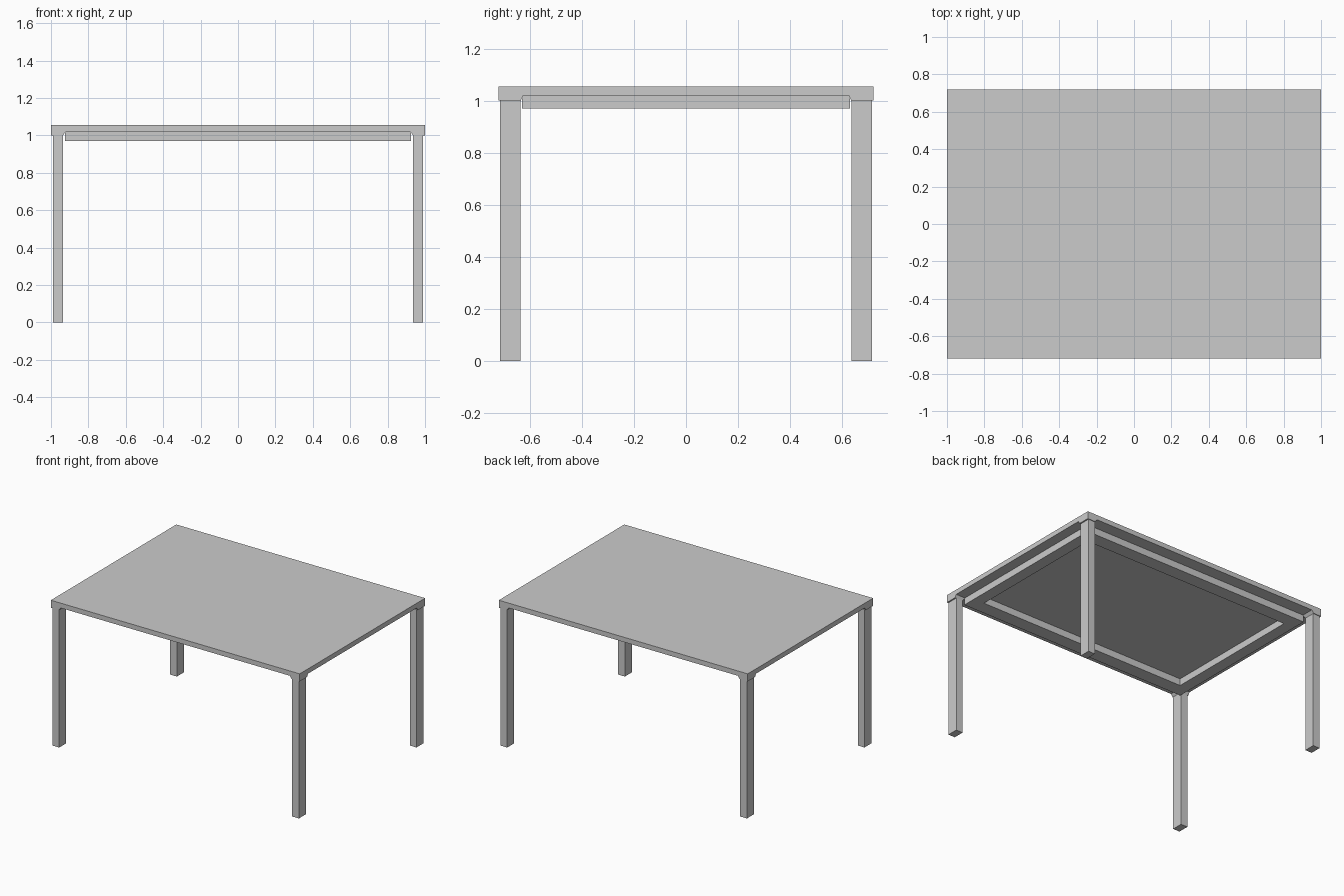
import bpy, bmesh
from mathutils import Vector

if "Cube" in bpy.data.objects:
    bpy.data.objects.remove(bpy.data.objects["Cube"])


def finish(bm, name):
    bmesh.ops.dissolve_limit(bm, angle_limit=0.001, verts=bm.verts, edges=bm.edges)
    bmesh.ops.recalc_face_normals(bm, faces=bm.faces)
    mesh = bpy.data.meshes.new(name)
    bm.to_mesh(mesh)
    bm.free()
    obj = bpy.data.objects.new(name, mesh)
    bpy.context.collection.objects.link(obj)
    return obj


def nine_patch(bm, outer, inner, z, skip_centre=False):
    """3 x 3 sheet of faces; returns them keyed by column and row."""
    xs = (-outer[0], -inner[0], inner[0], outer[0])
    ys = (-outer[1], -inner[1], inner[1], outer[1])
    v = [[bm.verts.new((x, y, z)) for y in ys] for x in xs]
    return {(i, j): bm.faces.new((v[i][j], v[i + 1][j], v[i + 1][j + 1], v[i][j + 1]))
            for i in range(3) for j in range(3)
            if not (skip_centre and i == j == 1)}


def extrude(bm, faces, dz, keep):
    new = bmesh.ops.extrude_face_region(bm, geom=faces, use_keep_orig=keep)["geom"]
    verts = [g for g in new if isinstance(g, bmesh.types.BMVert)]
    bmesh.ops.translate(bm, verts=verts, vec=(0, 0, dz))
    return verts


# Tabletop slab with small flared pads growing down over each leg
bm = bmesh.new()
patch = nine_patch(bm, (1.0, 0.72), (0.92, 0.625), 1.02)
extrude(bm, list(patch.values()), 0.035, True)
for key in ((0, 0), (0, 2), (2, 0), (2, 2)):
    face = patch[key]
    pad = extrude(bm, [face], -0.02, False)
    if face.is_valid:
        bm.faces.remove(face)
    for vert in pad:
        if abs(vert.co.x) < 0.95:
            vert.co.x *= 0.936 / 0.92
        if abs(vert.co.y) < 0.68:
            vert.co.y *= 0.635 / 0.625
finish(bm, "tabletop")

# Rectangular support frame under the top
bm = bmesh.new()
patch = nine_patch(bm, (0.925, 0.63), (0.84, 0.53), 0.97, skip_centre=True)
extrude(bm, list(patch.values()), 0.05, True)
finish(bm, "apron_frame")

# Four legs
for sx, side in ((-1, "left"), (1, "right")):
    for sy, end in ((-1, "front"), (1, "back")):
        bm = bmesh.new()
        bmesh.ops.create_cube(bm, size=1)
        bmesh.ops.scale(bm, vec=(0.054, 0.08, 1.0), verts=bm.verts)
        bmesh.ops.translate(bm, vec=Vector((sx * 0.963, sy * 0.675, 0.5)), verts=bm.verts)
        finish(bm, f"{end}_{side}_leg")
